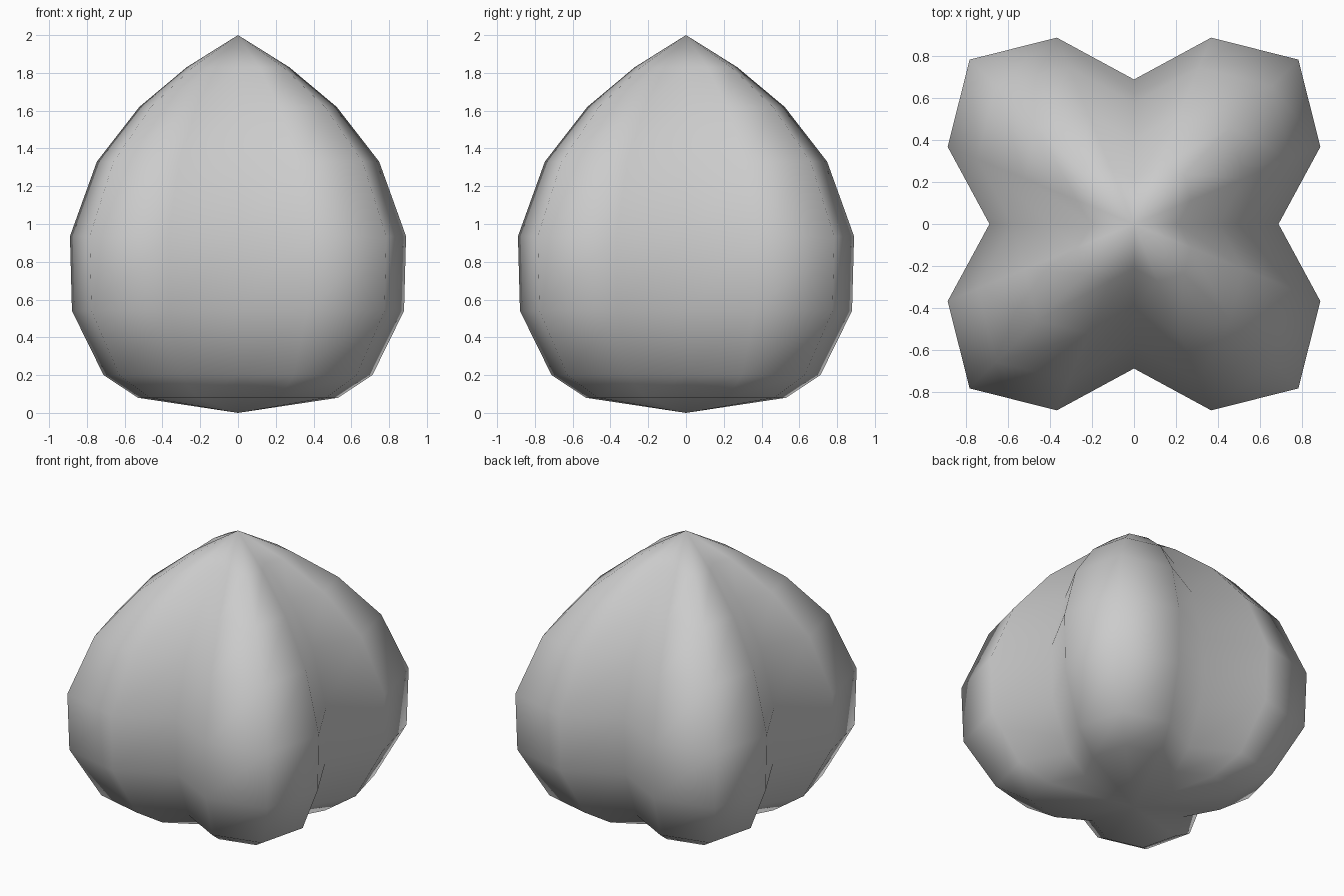
import bpy
import bmesh
from math import sin, cos, tau

if "Cube" in bpy.data.objects:
    bpy.data.objects.remove(bpy.data.objects["Cube"])

# Material
grey = bpy.data.materials.new("light_grey")
grey.use_nodes = True
colour = (0.6, 0.6, 0.6, 1)
grey.diffuse_color = colour
grey.node_tree.nodes["Principled BSDF"].inputs["Base Color"].default_value = colour

# Cross-section: radius from valley to ridge, repeated for four lobes
LOBE = [0.69, 0.963, 1.11, 0.963]
SIDES = 4 * len(LOBE)

# Profile: (height, scale of the cross-section)
PROFILE = [(0.08, 0.595), (0.2, 0.80), (0.54, 0.988), (0.935, 1.0),
           (1.33, 0.84), (1.62, 0.587), (1.83, 0.305)]

bm = bmesh.new()


def ring(z, scale):
    verts = []
    for i in range(SIDES):
        a = tau * i / SIDES
        r = LOBE[i % len(LOBE)] * scale
        verts.append(bm.verts.new((r * cos(a), r * sin(a), z)))
    return verts


rings = [ring(z, s) for z, s in PROFILE]
bottom = bm.verts.new((0, 0, 0))
tip = bm.verts.new((0, 0, 2))

# Skin between the rings, with fans to the two poles
for i in range(SIDES):
    j = (i + 1) % SIDES
    for low, high in zip(rings, rings[1:]):
        bm.faces.new((low[i], low[j], high[j], high[i]))
    bm.faces.new((bottom, rings[0][j], rings[0][i]))
    bm.faces.new((rings[-1][i], rings[-1][j], tip))

bmesh.ops.recalc_face_normals(bm, faces=bm.faces)
for f in bm.faces:
    f.smooth = True

mesh = bpy.data.meshes.new("lobed_bulb")
bm.to_mesh(mesh)
bm.free()
mesh.materials.append(grey)
bulb = bpy.data.objects.new("lobed_bulb", mesh)
bpy.context.collection.objects.link(bulb)
